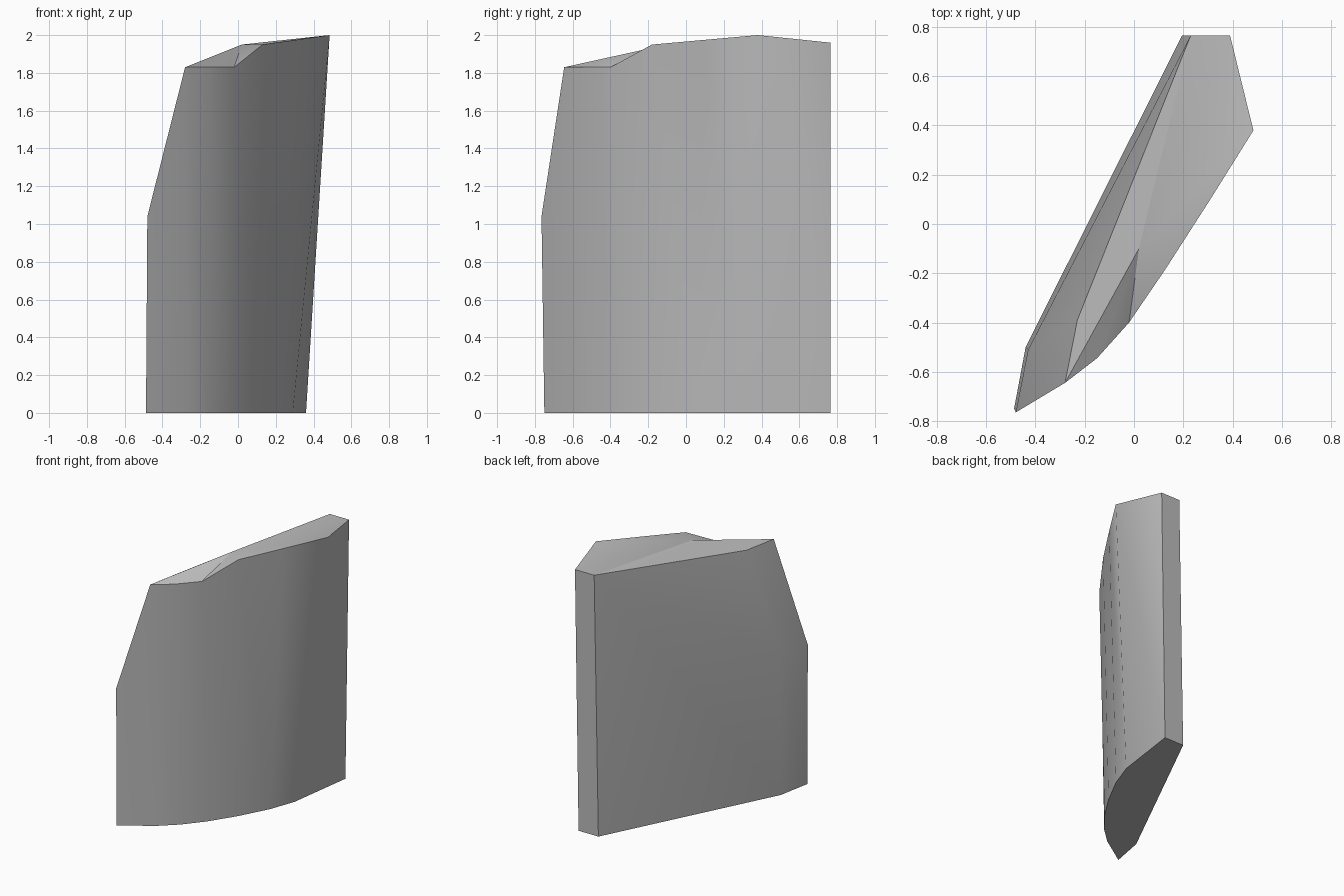
import bpy
import bmesh
import math

cube = bpy.data.objects.get("Cube")
if cube:
    bpy.data.objects.remove(cube, do_unlink=True)

# Single grey material
grey = bpy.data.materials.new("stone grey")
grey.use_nodes = True
colour = (0.5, 0.5, 0.5, 1)
grey.diffuse_color = colour
grey.node_tree.nodes["Principled BSDF"].inputs["Base Color"].default_value = colour

bm = bmesh.new()


def points(*coords):
    return [bm.verts.new(c) for c in coords]


def faces(*loops):
    for loop in loops:
        bm.faces.new(loop)


# Curved front: foot and rim run from the thin edge to the thick end
foot = points((-.26, -.6, 0), (-.14, -.49, 0), (-.02, -.345, 0), (.106, -.15, 0),
              (.22, .067, 0), (.29, .26, 0), (.36, .765, 0))
rim = points((-.28, -.645, 1.83), (-.15, -.545, 1.83), (-.02, -.4, 1.83),
             (.13, -.18, 1.95), (.31, .1, 1.975), (.485, .38, 2), (.39, .765, 1.96))
for i in range(len(foot) - 1):
    faces((foot[i], foot[i + 1], rim[i]), (foot[i + 1], rim[i + 1], rim[i]))

# Thin edge, bevelled back and thick end
tip_low, tip_mid = points((-.487, -.75, 0), (-.48, -.765, 1.04))
bevel_low, bevel_mid, bevel_top = points((-.44, -.5, 0), (-.43, -.51, 1.04), (-.23, -.39, 1.83))
back_low, back_top = points((.195, .765, 0), (.23, .765, 1.96))
faces((tip_low, foot[0], rim[0]), (tip_low, rim[0], tip_mid),
      (tip_low, tip_mid, bevel_mid, bevel_low),
      (tip_mid, rim[0], bevel_top, bevel_mid),
      (bevel_low, bevel_mid, back_top, back_low),
      (bevel_mid, bevel_top, back_top),
      (back_low, back_top, rim[-1], foot[-1]))

# Faceted top around a low peak, and the flat underside
peak, = points((.02, -.1, 1.95))
top_loop = rim + [back_top, bevel_top]
for a, b in zip(top_loop, top_loop[1:] + top_loop[:1]):
    faces((a, b, peak))
faces([tip_low] + foot + [back_low, bevel_low])

bmesh.ops.recalc_face_normals(bm, faces=bm.faces)
mesh = bpy.data.meshes.new("rock_shard")
bm.to_mesh(mesh)
bm.free()
mesh.materials.append(grey)
shard = bpy.data.objects.new("rock_shard", mesh)
bpy.context.collection.objects.link(shard)

# Smooth the gentle bends, keep the hard edges
bpy.context.view_layer.objects.active = shard
shard.select_set(True)
bpy.ops.object.shade_smooth_by_angle(angle=math.radians(30))
